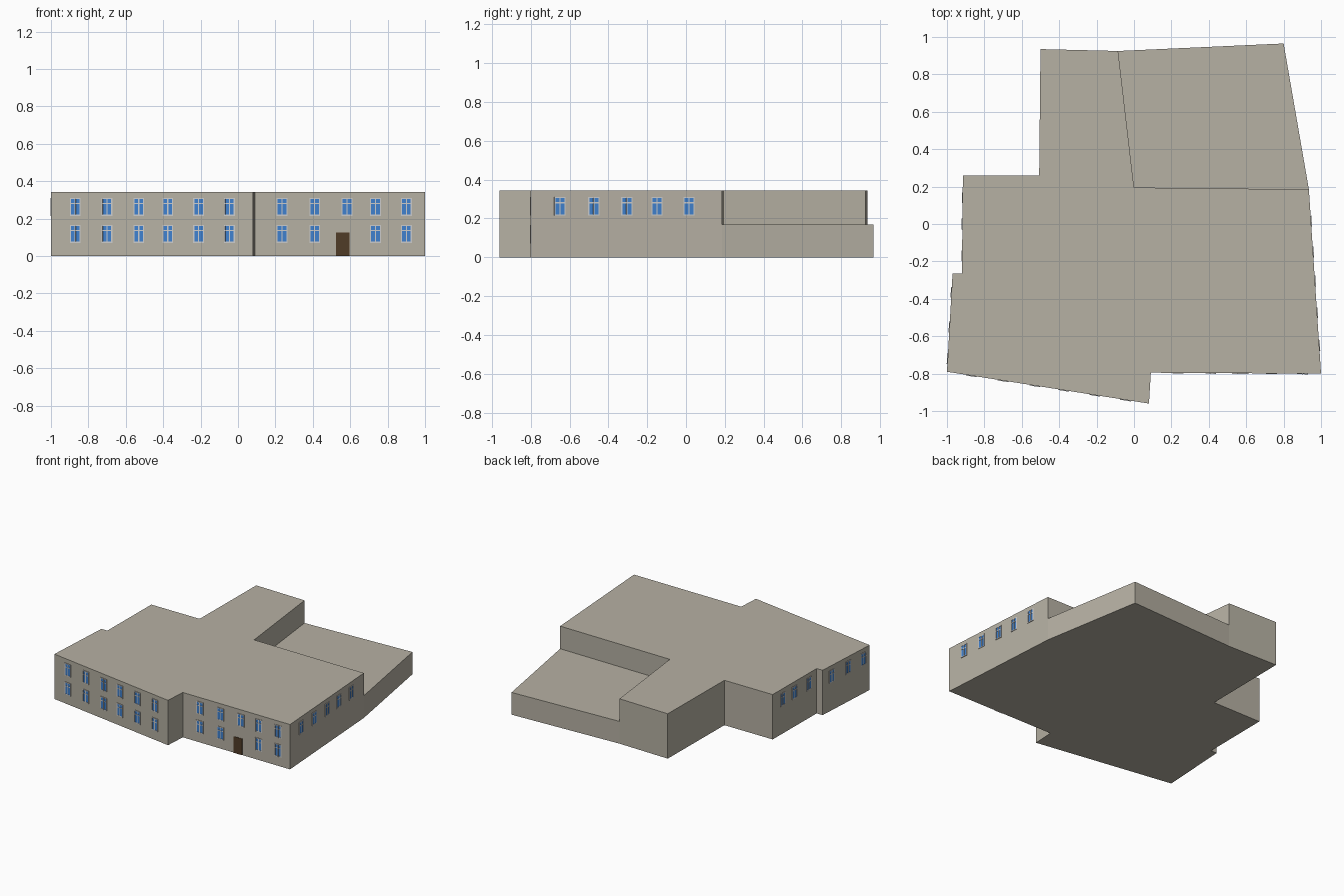
import bpy, bmesh
from mathutils import Vector, Matrix

if "Cube" in bpy.data.objects:
    bpy.data.objects.remove(bpy.data.objects["Cube"])


def material(name, rgb):
    m = bpy.data.materials.new(name)
    m.diffuse_color = (*rgb, 1)
    m.use_nodes = True
    m.node_tree.nodes["Principled BSDF"].inputs["Base Color"].default_value = m.diffuse_color
    return m


STONE = material("stone", (0.47, 0.44, 0.37))
WHITE = material("white_paint", (0.8, 0.8, 0.8))
BLUE = material("blue_glass", (0.05, 0.22, 0.62))
BROWN = material("brown_wood", (0.08, 0.045, 0.02))


def finish(bm, name, mat):
    bmesh.ops.recalc_face_normals(bm, faces=bm.faces)
    me = bpy.data.meshes.new(name)
    bm.to_mesh(me)
    bm.free()
    me.materials.append(mat)
    ob = bpy.data.objects.new(name, me)
    bpy.context.collection.objects.link(ob)
    return ob


def prism(name, outline, height):
    bm = bmesh.new()
    base = bm.faces.new([bm.verts.new((x, y, 0)) for x, y in outline])
    top = bmesh.ops.extrude_face_region(bm, geom=[base], use_keep_orig=True)
    verts = [v for v in top["geom"] if isinstance(v, bmesh.types.BMVert)]
    bmesh.ops.translate(bm, verts=verts, vec=(0, 0, height))
    return finish(bm, name, STONE)


# Box in wall coordinates: u along the wall, v up, d how far it stands out
def wall_box(bm, frame, u0, u1, v0, v1, d):
    local = Matrix.Translation(((u0 + u1) / 2, 0, (v0 + v1) / 2))
    size = Matrix.Diagonal((u1 - u0, 2 * d, v1 - v0, 1))
    bmesh.ops.create_cube(bm, size=1, matrix=frame @ local @ size)


# Local frame on wall a-b at the point where the given axis equals t
def wall_frame(a, b, axis, t, z):
    a, b = Vector((*a, 0)), Vector((*b, 0))
    p = a.lerp(b, (t - a[axis]) / (b[axis] - a[axis]))
    along = (b - a).normalized()
    up = Vector((0, 0, 1))
    rot = Matrix((along, up.cross(along), up)).transposed().to_4x4()
    return Matrix.Translation((p.x, p.y, z)) @ rot


W, H, BAR = 0.029, 0.048, 0.006  # half width, half height, bar width


def window_bank(name, a, b, axis, spots):
    bars, glass = bmesh.new(), bmesh.new()
    for t, z in spots:
        f = wall_frame(a, b, axis, t, z)
        wall_box(glass, f, -W + 0.002, W - 0.002, -H + 0.002, H - 0.002, 0.002)
        for s in (-1, 0, 1):
            c = s * (W - BAR / 2)
            wall_box(bars, f, c - BAR / 2, c + BAR / 2, -H, H, 0.004)
        for c in (-H + BAR / 2, 0.018, H - BAR / 2):
            wall_box(bars, f, -W, W, c - BAR / 2, c + BAR / 2, 0.0038)
    finish(bars, name + "_window_frames", WHITE)
    finish(glass, name + "_window_glass", BLUE)


# Two-storey block and the low rear annex
main = [(-1, -0.79), (0.08, -0.96), (0.09, -0.795), (1, -0.80),
        (0.935, 0.185), (0, 0.195), (-0.085, 0.925), (-0.50, 0.935),
        (-0.507, 0.26), (-0.915, 0.26), (-0.92, -0.265), (-0.97, -0.265)]
annex = [(0, 0.195), (0.935, 0.185), (0.80, 0.965), (-0.085, 0.925)]
prism("main_building", main, 0.343)
prism("rear_annex", annex, 0.17)

# Windows, wall by wall
LOW, HIGH = 0.119, 0.263
left_x = (-0.87, -0.70, -0.53, -0.375, -0.21, -0.045)
right_x = (0.235, 0.41, 0.735, 0.90)
window_bank("front_left", main[0], main[1], 0,
            [(x, z) for x in left_x for z in (LOW, HIGH)])
window_bank("front_right", main[2], main[3], 0,
            [(x, z) for x in right_x for z in (LOW, HIGH)] + [(0.583, HIGH)])
window_bank("right_side", main[3], main[4], 1,
            [(y, HIGH) for y in (-0.65, -0.475, -0.305, -0.15, 0.015)])
window_bank("left_side_back", main[9], main[10], 1,
            [(y, HIGH) for y in (0.14, 0.0, -0.17)])
window_bank("left_side_front", main[11], main[0], 1,
            [(y, HIGH) for y in (-0.365, -0.55, -0.72)])

# Entrance door
bm = bmesh.new()
wall_box(bm, wall_frame(main[2], main[3], 0, 0.56, 0), -0.036, 0.036, 0, 0.125, 0.003)
finish(bm, "front_door", BROWN)
